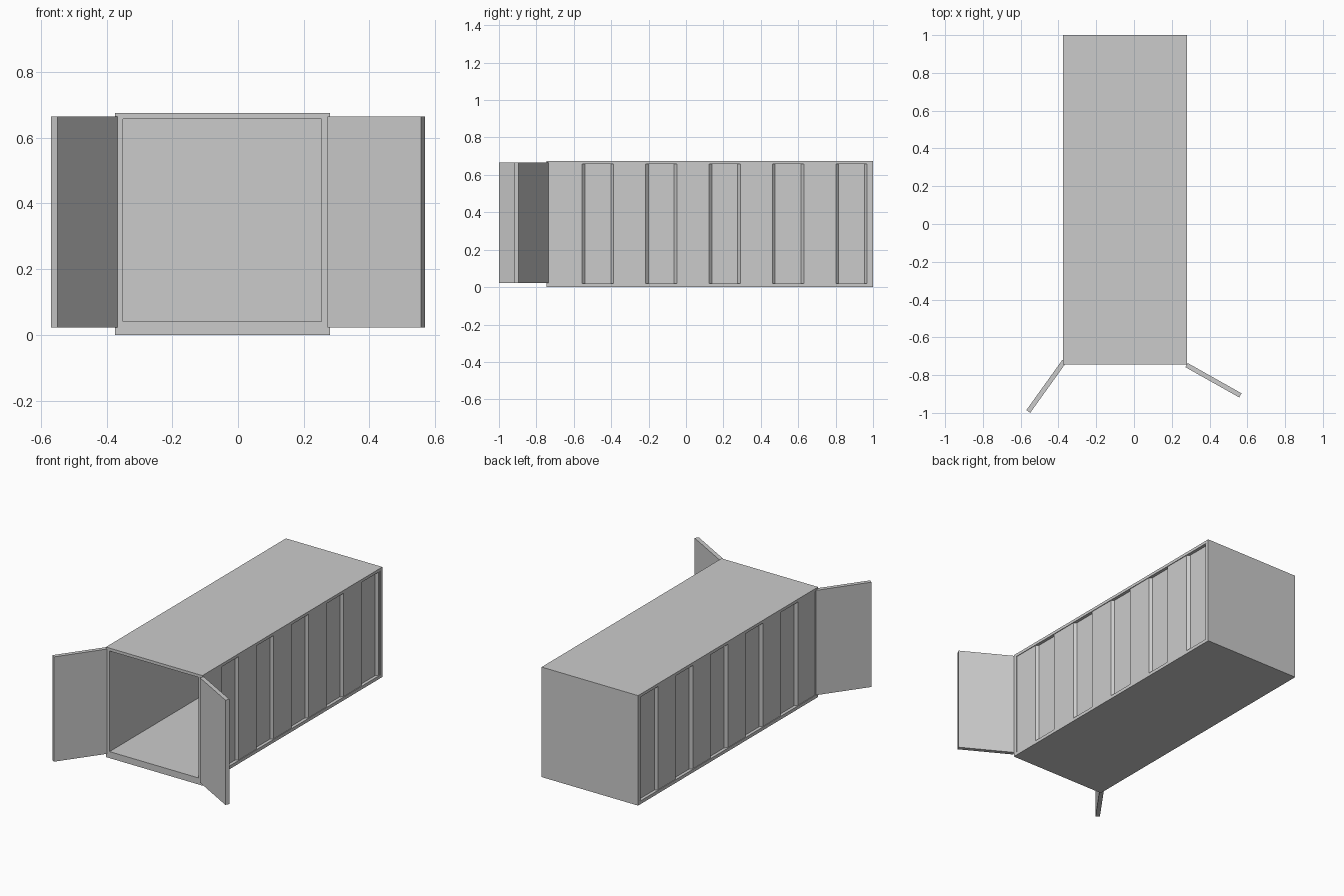
import bpy
from mathutils import Vector

if "Cube" in bpy.data.objects:
    bpy.data.objects.remove(bpy.data.objects["Cube"])

CX = -0.0475            # container centre line
HW = 0.3275             # half width
Y0, Y1 = -0.745, 1.0    # front and back
RAIL, SOFFIT, TOP = 0.02, 0.657, 0.675
INNER = HW - 0.025      # half width of the inside


def prism(name, outline, z0, z1):
    """Extrude an xy outline (counter-clockwise) from z0 to z1."""
    n = len(outline)
    verts = [(x, y, z) for z in (z0, z1) for x, y in outline]
    faces = [tuple(reversed(range(n))), tuple(range(n, 2 * n))]
    faces += [(i, (i + 1) % n, (i + 1) % n + n, i + n) for i in range(n)]
    mesh = bpy.data.meshes.new(name)
    mesh.from_pydata(verts, [], faces)
    ob = bpy.data.objects.new(name, mesh)
    bpy.context.collection.objects.link(ob)
    return ob


def box(name, x0, x1, y0, y1, z0, z1):
    return prism(name, [(x0, y0), (x1, y0), (x1, y1), (x0, y1)], z0, z1)


def door(name, hinge, direction, side):
    """Door slab from its inner hinge corner; side = which way it thickens."""
    p = Vector(hinge)
    d = Vector(direction).normalized()
    a = d * 0.327
    t = Vector((-d.y, d.x)) * 0.025 * side
    pts = [p, p + a, p + a + t, p + t]
    if side < 0:
        pts.reverse()
    return prism(name, [tuple(v) for v in pts], 0.022, 0.665)


# Floor, raised inner deck, roof and back wall
box("base", CX - HW, CX + HW, Y0, Y1, 0, RAIL)
box("floor_deck", CX - INNER, CX + INNER, Y0, 0.98, RAIL, 0.04)
box("roof", CX - HW, CX + HW, Y0, Y1, SOFFIT, TOP)
box("back_wall", CX - HW, CX + HW, 0.98, Y1, RAIL, SOFFIT)

# Corrugated side walls: flat inside, five sloped grooves outside
outer, deep = HW - 0.004, HW - 0.019
profile = [(INNER, -0.72), (outer, -0.72)]
for i in range(5):
    s = -0.555 + 0.339 * i
    profile += [(outer, s), (deep, s + 0.015), (deep, s + 0.153), (outer, s + 0.168)]
profile += [(outer, 0.98), (INNER, 0.98)]

for side, label in ((1, "right"), (-1, "left")):
    pts = [(CX + side * x, y) for x, y in profile]
    if side < 0:
        pts.reverse()
    prism(label + "_wall", pts, RAIL, SOFFIT)
    # Front corner post
    xs = sorted((CX + side * INNER, CX + side * HW))
    box(label + "_front_post", xs[0], xs[1], Y0, -0.72, RAIL, SOFFIT)

# Doors swung open at different angles; front sill closes the deck edge
door("right_door", (0.272, -0.758), (0.872, -0.49), 1)
door("left_door", (-0.359, -0.734), (-0.583, -0.813), -1)
